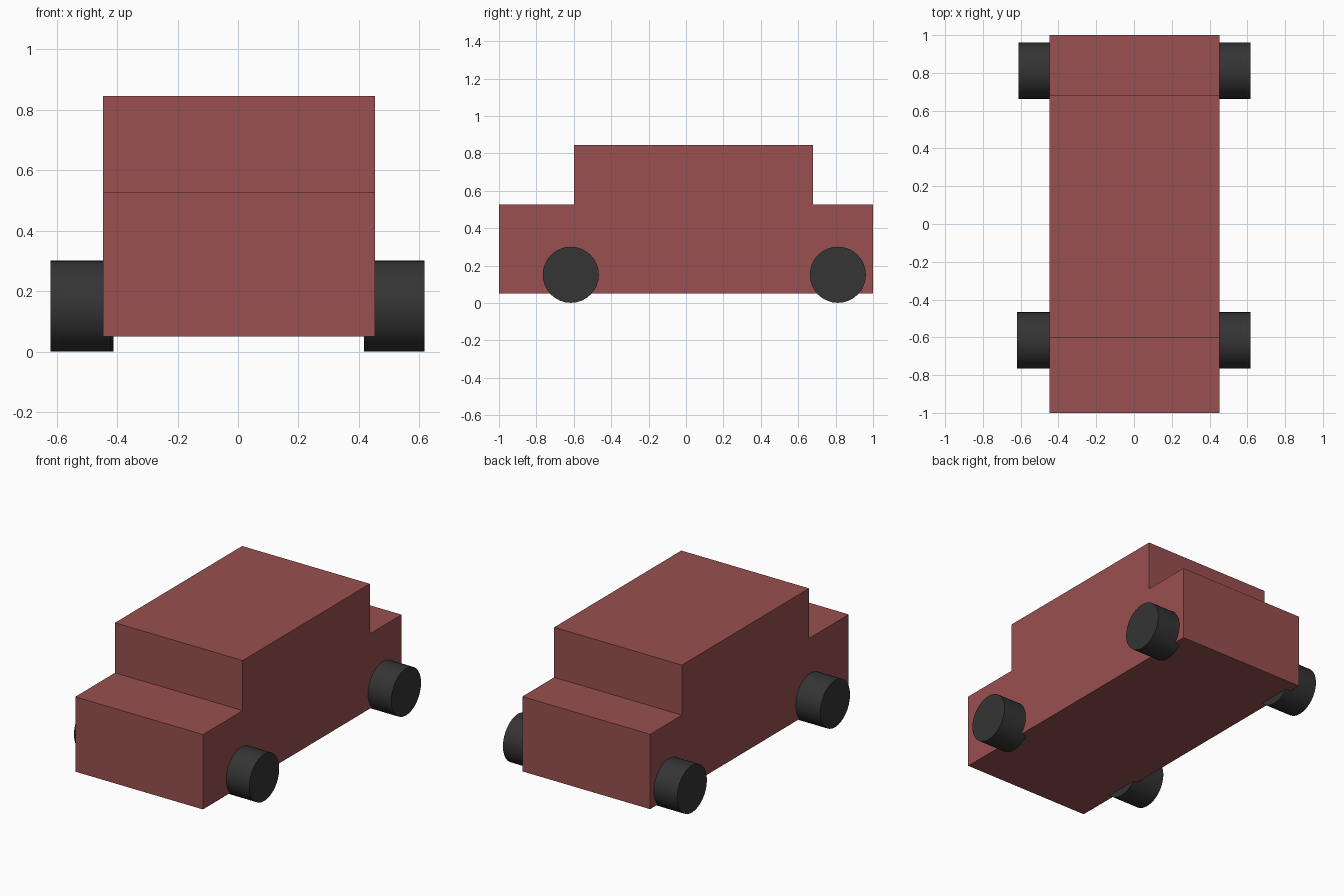
import bpy, bmesh, math

if "Cube" in bpy.data.objects:
    bpy.data.objects.remove(bpy.data.objects["Cube"])


def material(name, rgb):
    mat = bpy.data.materials.new(name)
    mat.diffuse_color = (*rgb, 1)
    mat.use_nodes = True
    mat.node_tree.nodes["Principled BSDF"].inputs["Base Color"].default_value = mat.diffuse_color
    return mat


RED = material("red_paint", (0.32, 0.08, 0.08))
BLACK = material("black_rubber", (0.035, 0.035, 0.035))

# Body: stepped side profile (y, z) extruded across the width
X0, X1 = -0.447, 0.453
profile = [(-1, 0.05), (1, 0.05), (1, 0.527), (0.68, 0.527),
           (0.68, 0.846), (-0.6, 0.846), (-0.6, 0.527), (-1, 0.527)]
bm = bmesh.new()
side = bm.faces.new([bm.verts.new((X0, y, z)) for y, z in profile])
ext = bmesh.ops.extrude_face_region(bm, geom=[side])
bmesh.ops.translate(bm, vec=(X1 - X0, 0, 0),
                    verts=[g for g in ext["geom"] if isinstance(g, bmesh.types.BMVert)])
if side.is_valid and len(bm.faces) < len(profile) + 2:
    side = bm.faces.new([v for v in side.verts])
bmesh.ops.recalc_face_normals(bm, faces=bm.faces)
mesh = bpy.data.meshes.new("car_body")
bm.to_mesh(mesh)
bm.free()
mesh.materials.append(RED)
bpy.context.collection.objects.link(bpy.data.objects.new("car_body", mesh))


# Wheels: short cylinders lying along x, partly sunk into the body
def wheel(name, x, y):
    bpy.ops.mesh.primitive_cylinder_add(vertices=32, radius=0.15, depth=0.2,
                                        location=(x, y, 0.151),
                                        rotation=(0, math.pi / 2, 0))
    ob = bpy.context.object
    ob.name = name
    ob.data.materials.append(BLACK)
    bpy.ops.object.shade_smooth_by_angle()


wheel("front_left_wheel", -0.52, -0.616)
wheel("front_right_wheel", 0.517, -0.616)
wheel("rear_left_wheel", -0.511, 0.812)
wheel("rear_right_wheel", 0.517, 0.812)
